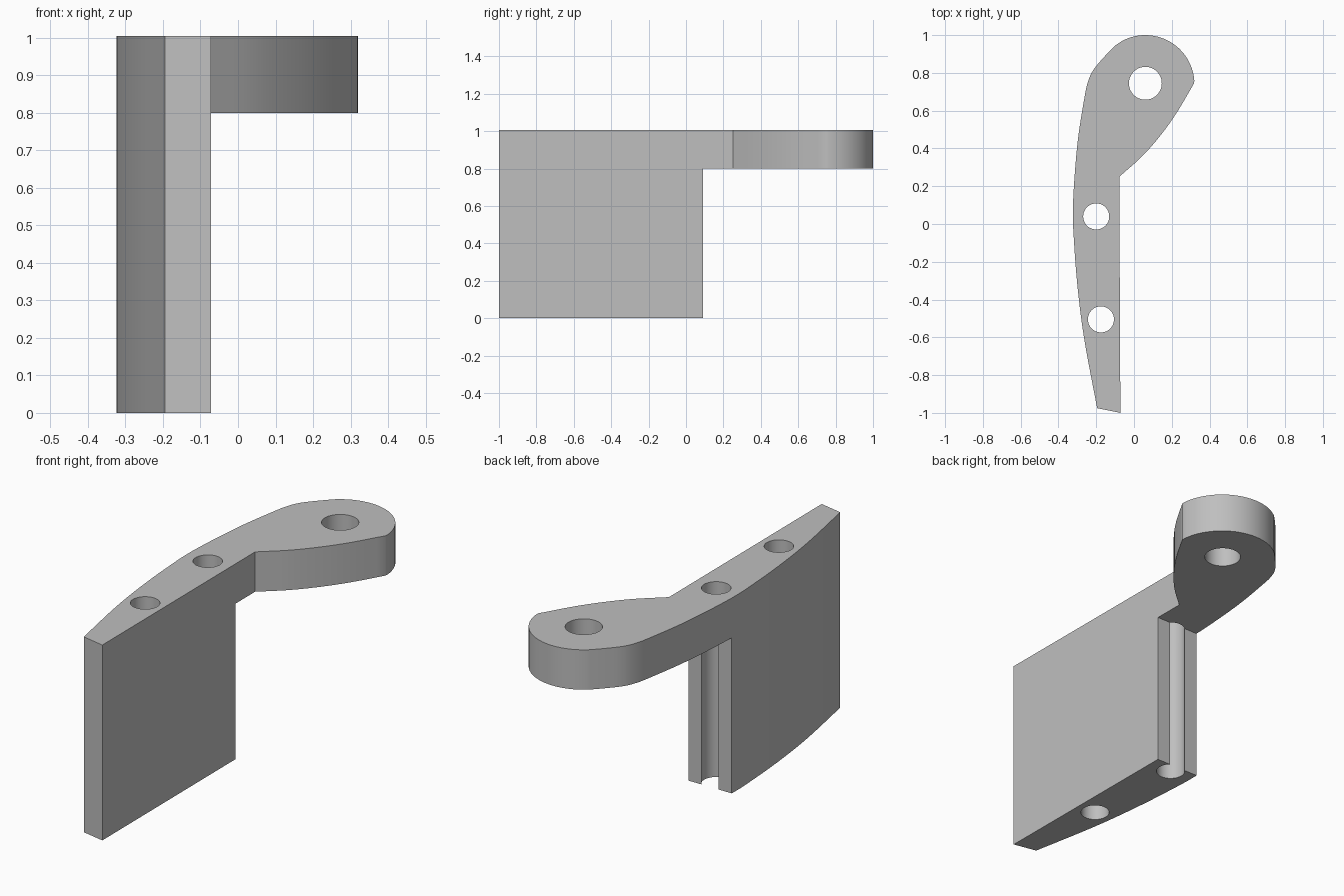
import bpy, bmesh, math
from mathutils import Vector

cube = bpy.data.objects.get("Cube")
if cube:
    bpy.data.objects.remove(cube, do_unlink=True)

HEIGHT, ARM_BOTTOM, WALL_END = 1.005, 0.8, 0.09

grey = bpy.data.materials.new("plain grey")
grey.use_nodes = True
grey.diffuse_color = (0.52, 0.52, 0.52, 1)
grey.node_tree.nodes["Principled BSDF"].inputs["Base Color"].default_value = grey.diffuse_color


def spline(points, steps=8):
    """Smooth curve through the points, end point included."""
    p = [Vector(q) for q in points]
    p = [2 * p[0] - p[1]] + p + [2 * p[-1] - p[-2]]
    out = []
    for a, b, c, d in zip(p, p[1:], p[2:], p[3:]):
        for i in range(steps):
            t = i / steps
            out.append(0.5 * (2 * b + (c - a) * t + (2 * a - 5 * b + 4 * c - d) * t**2
                              + (3 * b - a - 3 * c + d) * t**3))
    return out + [p[-2]]


def arc(cx, cy, r, start, end, steps):
    angles = [math.radians(start + (end - start) * i / steps) for i in range(steps + 1)]
    return [Vector((cx + r * math.cos(a), cy + r * math.sin(a))) for a in angles]


def prism(name, outline, z0, z1):
    """Extrude a counter-clockwise outline between two heights."""
    bm = bmesh.new()
    face = bm.faces.new([bm.verts.new((p[0], p[1], z0)) for p in outline])
    ext = bmesh.ops.extrude_face_region(bm, geom=[face])
    for v in ext["geom"]:
        if isinstance(v, bmesh.types.BMVert):
            v.co.z = z1
    bmesh.ops.recalc_face_normals(bm, faces=bm.faces)
    mesh = bpy.data.meshes.new(name)
    bm.to_mesh(mesh)
    bm.free()
    mesh.materials.append(grey)
    obj = bpy.data.objects.new(name, mesh)
    bpy.context.collection.objects.link(obj)
    return obj


# Plan outline: straight inner side, curved underside of arm, round head, bowed outer side
inner = [Vector((-0.195, -0.975)), Vector((-0.072, -1.0))]
arm_edge = spline([(-0.078, 0.25), (0.045, 0.36), (0.145, 0.475), (0.23, 0.595), (0.318, 0.745)], 4)
head = arc(0.06, 0.74, 0.26, 4, 118, 24)
outer = spline([(-0.1, 0.945), (-0.153, 0.89), (-0.212, 0.82), (-0.243, 0.755), (-0.263, 0.665),
                (-0.3, 0.42), (-0.323, 0.1), (-0.316, -0.12), (-0.295, -0.37),
                (-0.26, -0.63), (-0.195, -0.975)], 6)[:-1]
bracket = prism("bracket_body", inner + arm_edge + head + outer, 0, HEIGHT)

# Cutters: clearance under the arm and three vertical holes
box = [(-1, WALL_END), (1, WALL_END), (1, 2), (-1, 2)]
cutters = [prism("arm_clearance_cutter", box, -0.5, ARM_BOTTOM)]
for name, x, y, r in (("pivot_hole_cutter", 0.06, 0.745, 0.087),
                      ("rear_hole_cutter", -0.2, 0.04, 0.069),
                      ("front_hole_cutter", -0.175, -0.505, 0.069)):
    cutters.append(prism(name, arc(x, y, r, 0, 360, 48)[:-1], -0.5, 1.5))

for cutter in cutters:
    mod = bracket.modifiers.new(cutter.name, 'BOOLEAN')
    mod.operation, mod.solver, mod.object = 'DIFFERENCE', 'EXACT', cutter

# Bake the cuts, then remove the cutters
bpy.context.view_layer.objects.active = bracket
bracket.select_set(True)
for mod in list(bracket.modifiers):
    bpy.ops.object.modifier_apply(modifier=mod.name)
for cutter in cutters:
    bpy.data.objects.remove(cutter, do_unlink=True)
bpy.ops.object.shade_smooth_by_angle(angle=math.radians(30))
